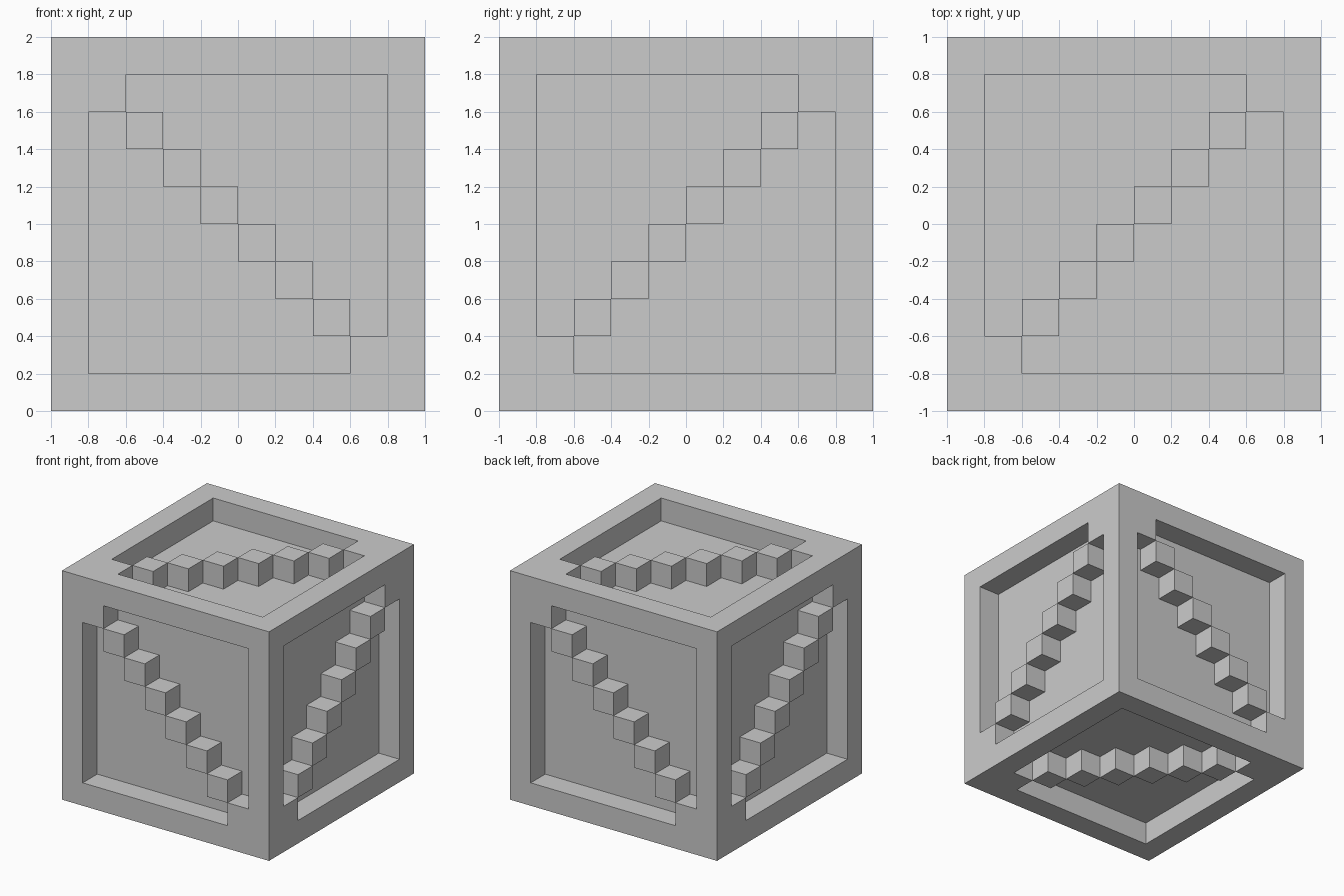
import bpy, bmesh
from mathutils import Vector

if "Cube" in bpy.data.objects:
    bpy.data.objects.remove(bpy.data.objects["Cube"])

CELL = 0.2  # frame width, recess depth and step size

# Solid block, divided into a 10 x 10 grid on every side
bm = bmesh.new()
bmesh.ops.create_cube(bm, size=2)
bmesh.ops.subdivide_edges(bm, edges=bm.edges[:], cuts=9, use_grid_fill=True)


def sink_panel(axis, sign, side):
    """Push in the stepped triangle on one side of a face's diagonal."""
    ua, va = [i for i in range(3) if i != axis]
    panel = []
    for f in bm.faces:
        c = f.calc_center_median()
        u, v = c[ua], c[va]
        on_face = abs(c[axis] - sign) < 0.01
        in_frame = max(abs(u), abs(v)) < 1 - CELL
        # the diagonal row of cells stays flush with the frame
        if on_face and in_frame and (v - sign * u) * side > CELL / 2:
            panel.append(f)
    result = bmesh.ops.extrude_face_region(bm, geom=panel)["geom"]
    inward = Vector((0, 0, 0))
    inward[axis] = -sign * CELL
    moved = [g for g in result if isinstance(g, bmesh.types.BMVert)]
    bmesh.ops.translate(bm, verts=moved, vec=inward)
    bmesh.ops.delete(bm, geom=[f for f in panel if f.is_valid], context='FACES')


# Two recessed panels on each of the six sides
for axis in range(3):
    for sign in (-1, 1):
        for side in (-1, 1):
            sink_panel(axis, sign, side)

bmesh.ops.recalc_face_normals(bm, faces=bm.faces[:])
bmesh.ops.translate(bm, verts=bm.verts[:], vec=(0, 0, 1))

# Finished crate
mesh = bpy.data.meshes.new("crate")
bm.to_mesh(mesh)
bm.free()
crate = bpy.data.objects.new("crate", mesh)
bpy.context.collection.objects.link(crate)
